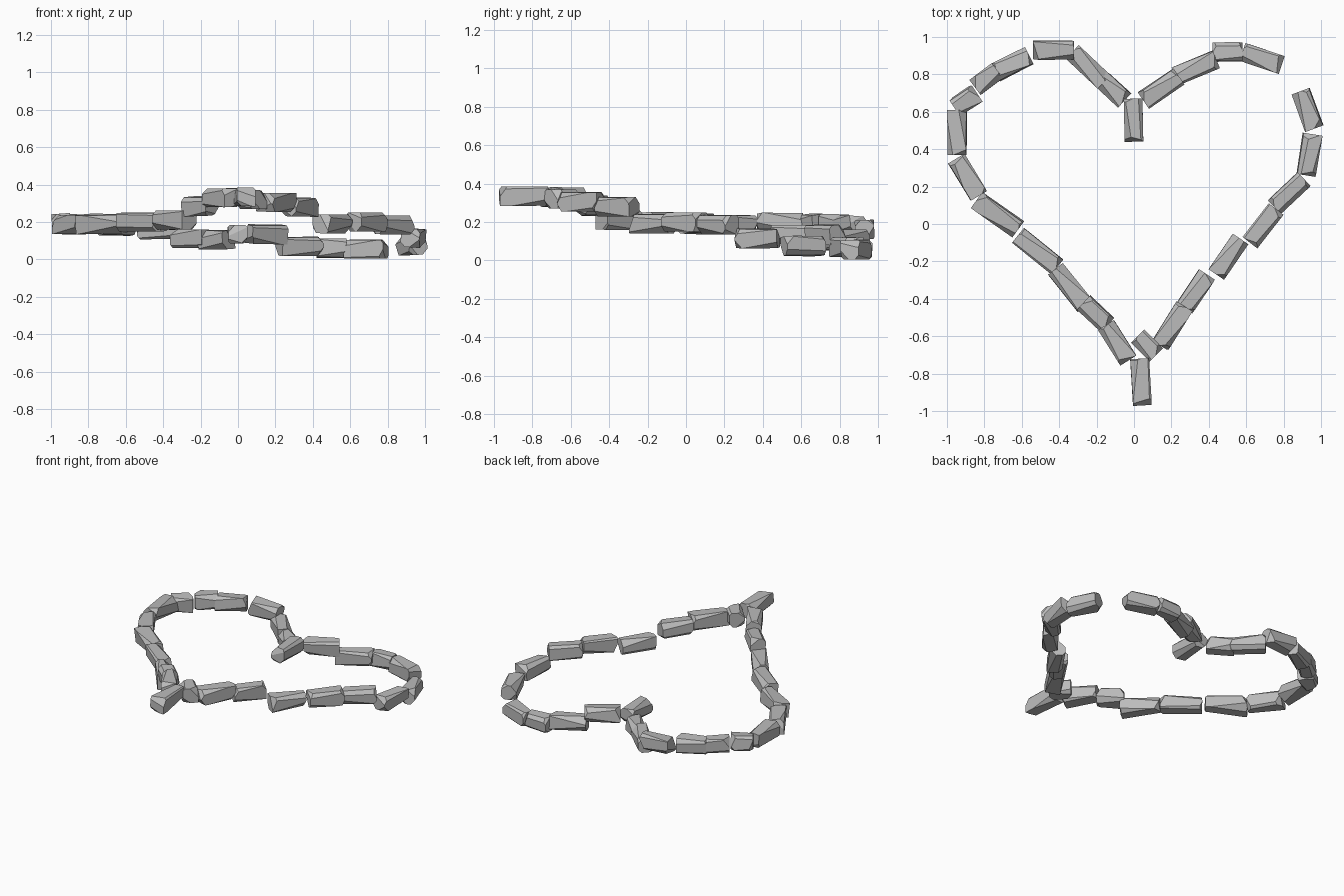
import bpy
import bmesh
import random
from math import atan2, hypot
from mathutils import Vector, Matrix

cube = bpy.data.objects.get("Cube")
if cube:
    bpy.data.objects.remove(cube, do_unlink=True)

random.seed(7)

# One plain stone colour
stone_grey = bpy.data.materials.new("stone_grey")
stone_grey.use_nodes = True
colour = (0.5, 0.5, 0.5, 1)
stone_grey.diffuse_color = colour
stone_grey.node_tree.nodes["Principled BSDF"].inputs["Base Color"].default_value = colour

WIDTH = 0.1
HEIGHT = 0.1


def chop(bm, point, normal):
    """Slice off everything beyond a plane and close the cut with a flat face."""
    geometry = bm.verts[:] + bm.edges[:] + bm.faces[:]
    cut = bmesh.ops.bisect_plane(bm, geom=geometry, plane_co=point,
                                 plane_no=normal, clear_outer=True)
    edges = [e for e in cut["geom_cut"] if isinstance(e, bmesh.types.BMEdge)]
    if edges:
        bmesh.ops.contextual_create(bm, geom=edges)


def make_stone(name, start_x, start_y, end_x, end_y, height):
    """Build a rough hewn block lying between two points of the outline."""
    along = Vector((end_x - start_x, end_y - start_y))
    length = hypot(along.x, along.y)
    half = Vector((length, WIDTH, HEIGHT)) / 2
    bm = bmesh.new()
    bmesh.ops.create_cube(bm, size=1)
    for v in bm.verts:
        v.co = Vector((v.co.x * length, v.co.y * WIDTH, v.co.z * HEIGHT))

    # Broken ends: a slanted bite out of one upper and one lower edge at each end
    for end in (-1, 1):
        for level in (-1, 1):
            side = random.choice((-1, 1))
            lean = random.uniform(0.2, 0.9)
            normal = Vector((end, side * lean, level * random.uniform(0.4, 1))).normalized()
            corner = Vector((end * half.x, side * half.y, level * half.z))
            chop(bm, corner - normal * random.uniform(0.012, 0.03), normal)

    # Worn long edges
    for side in (-1, 1):
        for level in (-1, 1):
            normal = Vector((random.uniform(-0.2, 0.2), side, level)).normalized()
            corner = Vector((0, side * half.y, level * half.z))
            chop(bm, corner - normal * random.uniform(0.005, 0.018), normal)

    bmesh.ops.recalc_face_normals(bm, faces=bm.faces[:])
    mesh = bpy.data.meshes.new(name)
    bm.to_mesh(mesh)
    bm.free()
    mesh.materials.append(stone_grey)

    stone = bpy.data.objects.new(name, mesh)
    bpy.context.collection.objects.link(stone)
    middle = Vector(((start_x + end_x) / 2, (start_y + end_y) / 2, height))
    roll = Matrix.Rotation(random.uniform(-0.12, 0.12), 4, "X")
    yaw = Matrix.Rotation(atan2(along.y, along.x), 4, "Z")
    stone.matrix_world = Matrix.Translation(middle) @ yaw @ roll


# Each stone: start x, start y, end x, end y, height of its middle
courses = {
    "tip_stone": [
        (.03, -.72, .045, -.97, .335),
        (.02, -.6, .12, -.7, .32),
    ],
    "left_side_stone": [
        (.14, -.65, .27, -.44, .305),
        (.27, -.45, .39, -.27, .28),
        (.44, -.27, .57, -.08, .19),
        (.62, -.1, .76, .08, .2),
        (.75, .09, .91, .24, .185),
        (.92, .26, .955, .48, .115),
    ],
    "left_lobe_stone": [
        (.965, .51, .89, .71, .075),
        (.79, .85, .58, .92, .055),
        (.58, .92, .42, .92, .06),
        (.44, .88, .22, .79, .07),
        (.24, .79, .05, .66, .135),
    ],
    "notch_stone": [
        (-.005, .67, 0, .44, .135),
    ],
    "right_lobe_stone": [
        (-.05, .66, -.18, .78, .105),
        (-.16, .76, -.33, .92, .11),
        (-.32, .93, -.54, .93, .16),
        (-.56, .9, -.74, .81, .18),
        (-.73, .82, -.85, .73, .19),
        (-.84, .7, -.96, .62, .19),
        (-.945, .61, -.945, .37, .195),
    ],
    "right_side_stone": [
        (-.95, .35, -.83, .15, .185),
        (-.84, .13, -.62, -.03, .19),
        (-.62, -.06, -.41, -.23, .2),
        (-.42, -.24, -.26, -.44, .21),
        (-.27, -.42, -.14, -.54, .285),
        (-.15, -.54, -.03, -.73, .33),
    ],
}

for part, stones in courses.items():
    for number, place in enumerate(stones, start=1):
        make_stone(f"{part}_{number}", *place)
